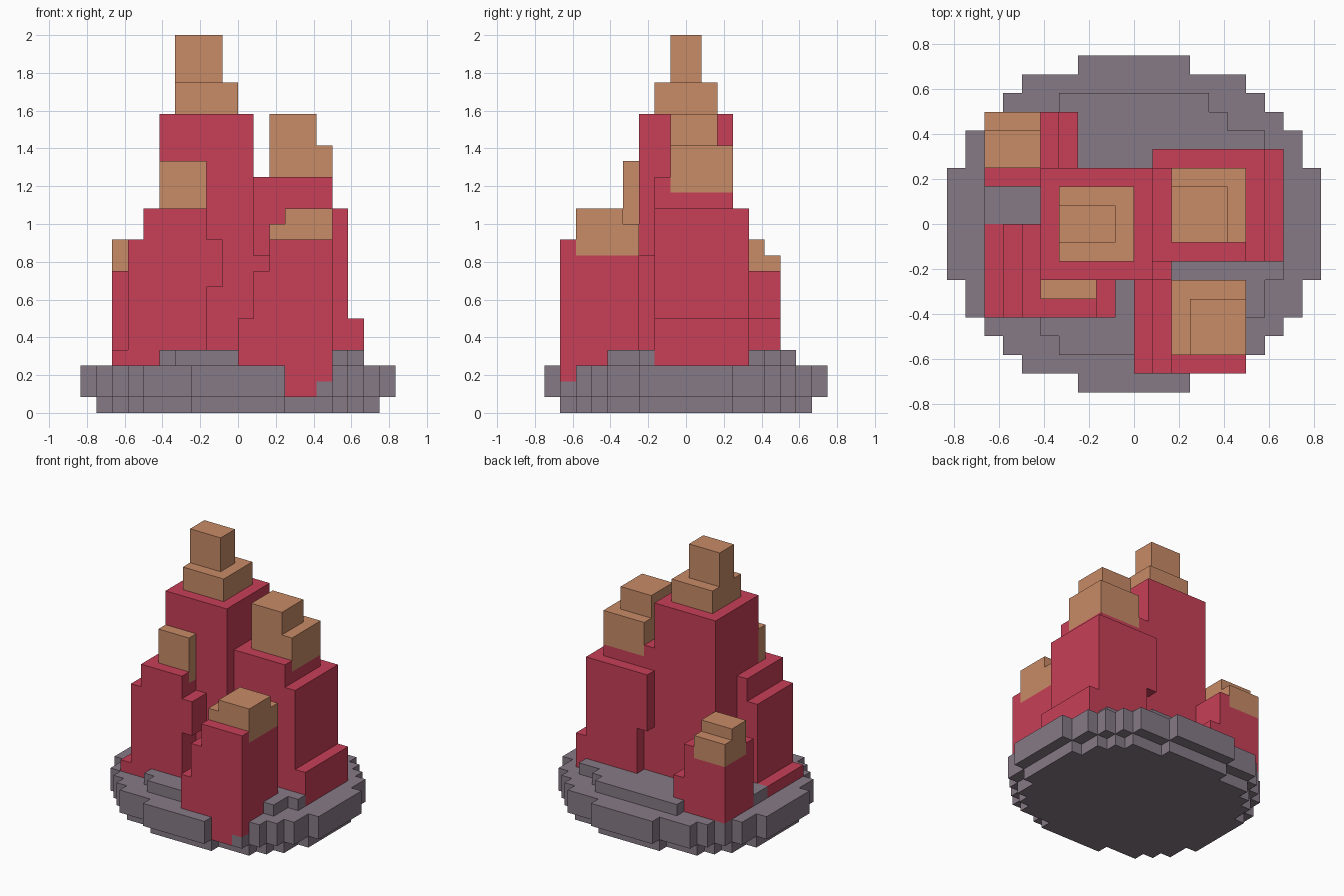
import bpy, bmesh
from mathutils import Vector

if "Cube" in bpy.data.objects:
    bpy.data.objects.remove(bpy.data.objects["Cube"], do_unlink=True)

U = 1 / 12  # size of one block


def material(name, rgb):
    m = bpy.data.materials.new(name)
    m.use_nodes = True
    m.diffuse_color = (*rgb, 1)
    m.node_tree.nodes["Principled BSDF"].inputs["Base Color"].default_value = (*rgb, 1)
    return m


RED = material("crimson", (0.58, 0.05, 0.095))
TAN = material("sandy_tan", (0.58, 0.26, 0.135))
GREY = material("stone_grey", (0.24, 0.195, 0.24))

grid = {}    # block position -> part name
parts = {}   # part name -> material


def fill(part, mat, x, y, z):
    """Fill a box of blocks; later parts replace earlier ones."""
    parts[part] = mat
    for i in range(*x):
        for j in range(*y):
            for k in range(*z):
                grid[i, j, k] = part


def disc(part, rows, z):
    """Round slab: each row gives a depth limit and the half width inside it."""
    for depth, half in reversed(rows):
        fill(part, GREY, (-half, half), (-depth, depth), z)


# Stone base
disc("base_foot", [(3, 9), (5, 8), (6, 7), (7, 6), (8, 3)], (0, 1))
disc("base_rim", [(3, 10), (5, 9), (6, 8), (7, 7), (8, 6), (9, 3)], (1, 3))
disc("base_top", [(3, 8), (5, 7), (6, 5), (7, 4)], (3, 4))

# Back left tower, stepped down on its outer side
t = "back_left_tower"
fill(t, RED, (2, 8), (-2, 4), (3, 6))
fill(t, RED, (2, 7), (-2, 4), (6, 13))
fill(t, RED, (1, 2), (-2, 3), (3, 13))
fill(t, RED, (1, 2), (3, 4), (8, 13))
fill(t, RED, (1, 6), (-2, 3), (13, 15))
fill("back_left_cap", TAN, (2, 6), (-1, 3), (14, 17))
fill("back_left_cap", TAN, (2, 5), (-1, 2), (17, 19))

# Back right tower
t = "back_right_tower"
fill(t, RED, (-8, -4), (2, 6), (3, 9))
fill(t, RED, (-4, -3), (3, 6), (3, 6))
for x in (-5, ):
    for k in range(3, 9):
        grid.pop((x, 2, k), None)
fill("back_right_cap", TAN, (-8, -5), (3, 6), (8, 10))
fill("back_right_cap", TAN, (-8, -5), (3, 5), (10, 11))

# Front right tower with an overhang beside the main tower
t = "front_right_tower"
fill(t, RED, (-8, -5), (-5, 0), (3, 4))
fill(t, RED, (-7, -5), (-5, 0), (4, 11))
fill(t, RED, (-6, -5), (-5, 0), (11, 13))
fill(t, RED, (-5, -2), (-5, -3), (3, 13))
fill(t, RED, (-2, -1), (-5, -3), (8, 11))
fill("front_right_cap", TAN, (-5, -2), (-4, -3), (12, 16))

# Front left tower, running down over the rim
t = "front_left_tower"
fill(t, RED, (0, 1), (-8, -3), (3, 6))
fill(t, RED, (1, 2), (-8, -3), (3, 9))
fill(t, RED, (2, 6), (-8, -3), (3, 11))
fill(t, RED, (3, 6), (-8, -7), (2, 3))
fill(t, RED, (3, 5), (-8, -7), (1, 2))
fill("front_left_cap", TAN, (2, 6), (-7, -3), (10, 12))
fill("front_left_cap", TAN, (3, 6), (-7, -4), (12, 13))

# Main tower
fill("main_tower", RED, (-5, 1), (-3, 3), (3, 19))
fill("main_tower", RED, (1, 2), (-3, -2), (3, 10))
fill("main_cap", TAN, (-4, 0), (-2, 2), (19, 21))
fill("main_cap", TAN, (-4, -1), (-1, 1), (21, 24))


def block_face(bm, pos, axis, side):
    """Add one outward facing square of a block."""
    n = Vector([side if a == axis else 0 for a in range(3)])
    s = Vector([1 if a == (axis + 1) % 3 else 0 for a in range(3)]) / 2
    t = n.cross(s)
    c = Vector(pos) + Vector((0.5, 0.5, 0.5)) + n / 2
    bm.faces.new([bm.verts.new((c + o) * U) for o in (-s - t, s - t, s + t, t - s)])


# Build each part from its exposed block sides, merged into large flat faces
for part, mat in parts.items():
    bm = bmesh.new()
    for pos in [p for p, name in grid.items() if name == part]:
        for axis in range(3):
            for side in (-1, 1):
                beside = list(pos)
                beside[axis] += side
                if tuple(beside) not in grid:
                    block_face(bm, pos, axis, side)
    bmesh.ops.remove_doubles(bm, verts=bm.verts, dist=U / 100)
    bmesh.ops.dissolve_limit(bm, angle_limit=0.01, verts=bm.verts, edges=bm.edges)
    mesh = bpy.data.meshes.new(part)
    bm.to_mesh(mesh)
    bm.free()
    mesh.materials.append(mat)
    bpy.context.collection.objects.link(bpy.data.objects.new(part, mesh))
